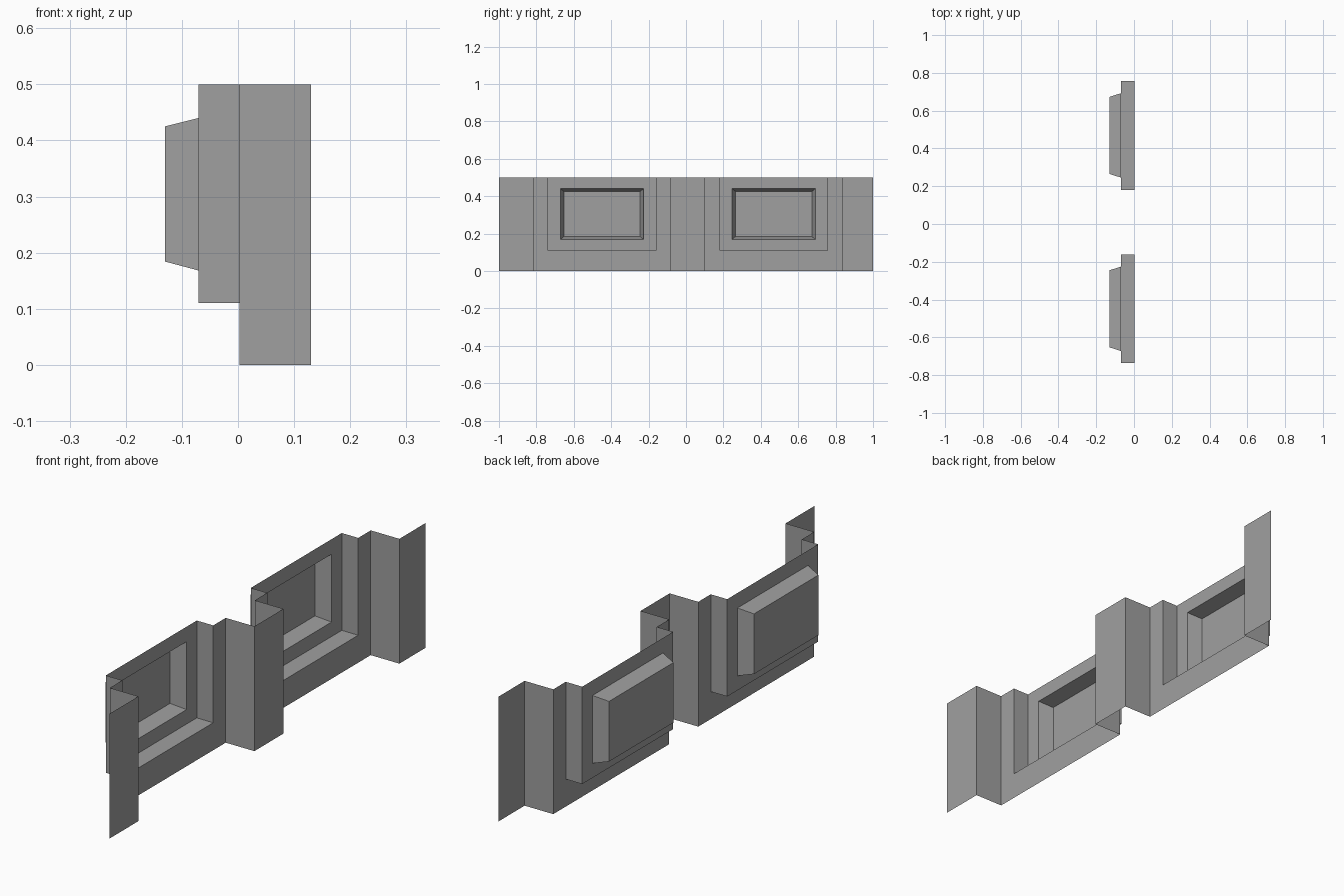
import bpy
import bmesh

cube = bpy.data.objects.get("Cube")
if cube:
    bpy.data.objects.remove(cube, do_unlink=True)

# One plain grey for the whole wall
grey = bpy.data.materials.new("wall_grey")
grey.use_nodes = True
grey.diffuse_color = (0.35, 0.35, 0.35, 1)
grey.node_tree.nodes["Principled BSDF"].inputs["Base Color"].default_value = (0.35, 0.35, 0.35, 1)

HEIGHT = 0.5
PILASTER_X, WALL_X, RECESS_X, PANEL_X = 0.13, 0.003, -0.07, -0.13
BAYS = {"right": -0.449, "left": 0.469}   # bay centres along y
BAY_HALF = 0.367


def finish(bm, name):
    mesh = bpy.data.meshes.new(name)
    bm.to_mesh(mesh)
    bm.free()
    mesh.materials.append(grey)
    obj = bpy.data.objects.new(name, mesh)
    bpy.context.collection.objects.link(obj)
    return obj


def folded_sheet(name, plan):
    """Raise a plan line of (x, y) points to full height."""
    bm = bmesh.new()
    low = [bm.verts.new((x, y, 0)) for x, y in plan]
    high = [bm.verts.new((x, y, HEIGHT)) for x, y in plan]
    for i in range(len(plan) - 1):
        bm.faces.new((low[i], low[i + 1], high[i + 1], high[i]))
    finish(bm, name)


def stepped_bay(name, centre, rings):
    """Bridge rectangles of (x, half width, bottom, top, open_top), then cap the last."""
    bm = bmesh.new()
    previous = None
    for x, half, bottom, top, open_top in rings:
        corners = ((-half, bottom), (half, bottom), (half, top), (-half, top))
        ring = [bm.verts.new((x, centre + y, z)) for y, z in corners]
        if previous:
            for i in range(4):
                if open_top and i == 2:
                    continue
                j = (i + 1) % 4
                bm.faces.new((previous[i], previous[j], ring[j], ring[i]))
        previous = ring
    bm.faces.new(previous)
    finish(bm, name)


# Projecting pilasters with their side returns
a0, a1 = BAYS["right"] - BAY_HALF, BAYS["right"] + BAY_HALF
b0, b1 = BAYS["left"] - BAY_HALF, BAYS["left"] + BAY_HALF
folded_sheet("right_pilaster", [(PILASTER_X, -1), (PILASTER_X, a0), (WALL_X, a0)])
folded_sheet("middle_pilaster", [(WALL_X, a1), (PILASTER_X, a1), (PILASTER_X, b0), (WALL_X, b0)])
folded_sheet("left_pilaster", [(WALL_X, b1), (PILASTER_X, b1), (PILASTER_X, 1)])

# Wall bays: border, open-topped recess and bevelled sunken panel
for side, centre in BAYS.items():
    stepped_bay(side + "_bay", centre, [
        (WALL_X, BAY_HALF, 0, HEIGHT, True),
        (WALL_X, 0.288, 0.11, HEIGHT, True),
        (RECESS_X, 0.288, 0.11, HEIGHT, True),
        (RECESS_X, 0.223, 0.168, 0.44, False),
        (PANEL_X, 0.204, 0.184, 0.425, False),
    ])
